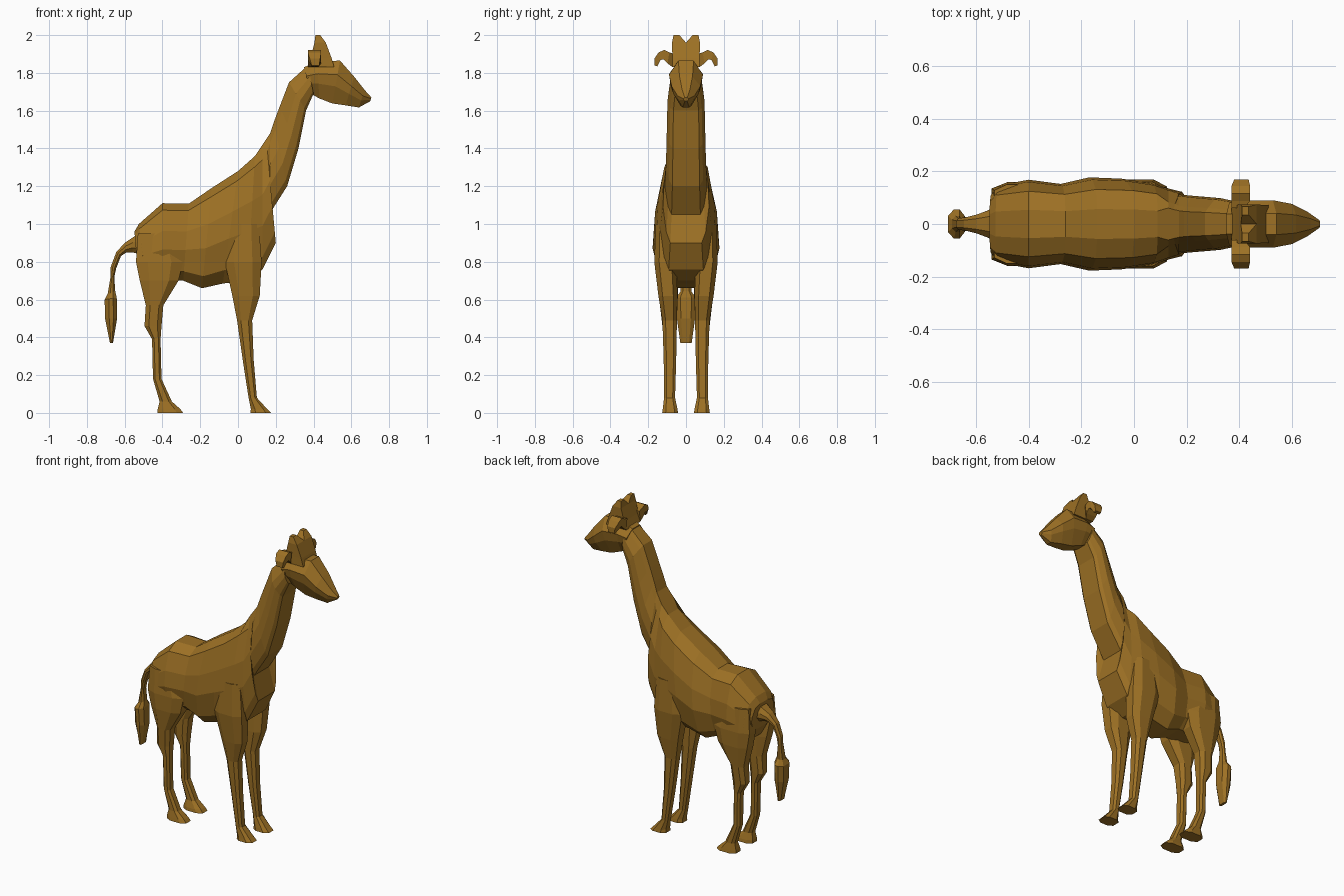
import bpy, bmesh

hide = bpy.data.materials.new("tawny_brown")
hide.diffuse_color = (0.34, 0.165, 0.018, 1)


def loft(name, rings, mirror=False):
    """Skin a list of equal-length point rings, with capped ends."""
    bm = bmesh.new()
    rows = [[bm.verts.new(p) for p in ring] for ring in rings]
    n = len(rows[0])
    for a, b in zip(rows, rows[1:]):
        for i in range(n):
            j = (i + 1) % n
            bm.faces.new((a[i], a[j], b[j], b[i]))
    bm.faces.new(rows[0])
    bm.faces.new(rows[-1][::-1])
    bmesh.ops.recalc_face_normals(bm, faces=bm.faces)
    me = bpy.data.meshes.new(name)
    bm.to_mesh(me)
    bm.free()
    me.materials.append(hide)
    ob = bpy.data.objects.new(name, me)
    bpy.context.collection.objects.link(ob)
    if mirror:
        mod = ob.modifiers.new("mirror", "MIRROR")
        mod.use_axis = (False, True, False)
    return ob


def spine_ring(ax, az, bx, bz, w, section):
    """Symmetric ring from back point A to belly point B, half width w."""
    half = [(ax + (bx - ax) * t, w * f, az + (bz - az) * t) for t, f in section]
    return half + [(x, -y, z) for x, y, z in reversed(half)]


def leg_ring(z, x0, x1, y0, y1):
    """Eight-sided horizontal ring with clipped corners."""
    cx, cy = (x1 - x0) * 0.25, (y1 - y0) * 0.22
    return [(x0 + cx, y0, z), (x1 - cx, y0, z), (x1, y0 + cy, z), (x1, y1 - cy, z),
            (x1 - cx, y1, z), (x0 + cx, y1, z), (x0, y1 - cy, z), (x0, y0 + cy, z)]


# Torso and neck in one skin, rump to nape
body_section = [(0, .32), (.09, .74), (.36, .95), (.6, 1), (.88, .8), (1, .4)]
neck_section = [(0, .45), (.12, .62), (.4, .95), (.65, 1), (.9, .85), (1, .68)]
torso = [
    (-.548, .96, -.535, .80, .115), (-.525, 1.0, -.49, .72, .148),
    (-.40, 1.11, -.40, .70, .168), (-.26, 1.108, -.29, .70, .152),
    (-.14, 1.19, -.19, .66, .177), (0, 1.28, -.08, .685, .172),
    (.09, 1.36, .05, .70, .155),
]
neck = [
    (.13, 1.42, .13, .76, .135), (.15, 1.45, .20, .90, .122),
    (.17, 1.48, .165, 1.05, .112), (.19, 1.54, .26, 1.20, .106),
    (.22, 1.62, .32, 1.40, .102), (.27, 1.75, .36, 1.60, .098),
    (.37, 1.84, .40, 1.69, .085),
]
loft("torso_and_neck", [spine_ring(*r, body_section) for r in torso]
     + [spine_ring(*r, neck_section) for r in neck])

# Head tapering to the muzzle
head_section = [(0, .45), (.33, 1), (.6, .88), (1, .4)]
head = [
    (.35, 1.83, .385, 1.69, .082), (.42, 1.86, .43, 1.665, .088),
    (.54, 1.865, .50, 1.638, .09), (.615, 1.78, .57, 1.628, .076),
    (.67, 1.71, .64, 1.617, .045), (.706, 1.67, .70, 1.65, .014),
]
loft("head", [spine_ring(*r, head_section) for r in head])

# Paired horns, joined at the centre
horns = [(1.83, .37, .51, 0, .072), (1.88, .385, .495, 0, .072),
         (1.96, .405, .465, 0, .074), (2.0, .41, .435, .035, .066)]
loft("horns", [[(x0, y0, z), (x1, y0, z), (x1, y1, z), (x0, y1, z)]
               for z, x0, x1, y0, y1 in horns], True)

# Drooping ears: inner and outer edge of the arc, with depth along x
ears = [(.06, 1.90, .07, 1.83, .37, .42), (.088, 1.908, .098, 1.85, .37, .44),
        (.115, 1.922, .12, 1.872, .37, .44), (.145, 1.908, .135, 1.868, .37, .44),
        (.168, 1.875, .143, 1.852, .38, .435), (.168, 1.84, .152, 1.835, .39, .43)]
loft("ears", [[(x0, ya, za), (x1, ya, za), (x1, yb, zb), (x0, yb, zb)]
              for ya, za, yb, zb, x0, x1 in ears], True)

# Front legs, shoulder to hoof
front = [
    (1.0, -.05, .11, .06, .16), (.80, -.07, .125, .05, .168),
    (.62, -.03, .115, .045, .146), (.49, -.005, .075, .048, .125),
    (.28, .025, .083, .052, .118), (.08, .056, .10, .058, .116),
    (.02, .068, .155, .045, .123), (0, .066, .175, .042, .126),
]
loft("front_legs", [leg_ring(*r) for r in front], True)

# Hind legs, thigh to hoof
hind = [
    (.95, -.53, -.34, .05, .15), (.80, -.54, -.29, .045, .16),
    (.70, -.52, -.315, .04, .155), (.57, -.488, -.395, .045, .138),
    (.46, -.495, -.405, .05, .125), (.39, -.455, -.41, .055, .118),
    (.18, -.45, -.405, .058, .115), (.06, -.415, -.35, .058, .116),
    (.02, -.425, -.305, .045, .123), (0, -.425, -.29, .042, .126),
]
loft("hind_legs", [leg_ring(*r) for r in hind], True)

# Tail with a tuft at the end
tail_section = [(0, .55), (.35, 1), (.7, 1), (1, .55)]
tail = [
    (-.52, .955, -.52, .84, .07), (-.555, .93, -.56, .85, .05),
    (-.60, .90, -.59, .85, .036), (-.645, .85, -.62, .83, .026),
    (-.675, .77, -.645, .765, .022), (-.675, .72, -.655, .72, .022),
    (-.69, .63, -.65, .645, .03), (-.706, .60, -.642, .61, .055),
    (-.704, .50, -.64, .50, .048), (-.678, .37, -.662, .37, .03),
]
loft("tail", [spine_ring(*r, tail_section) for r in tail])
